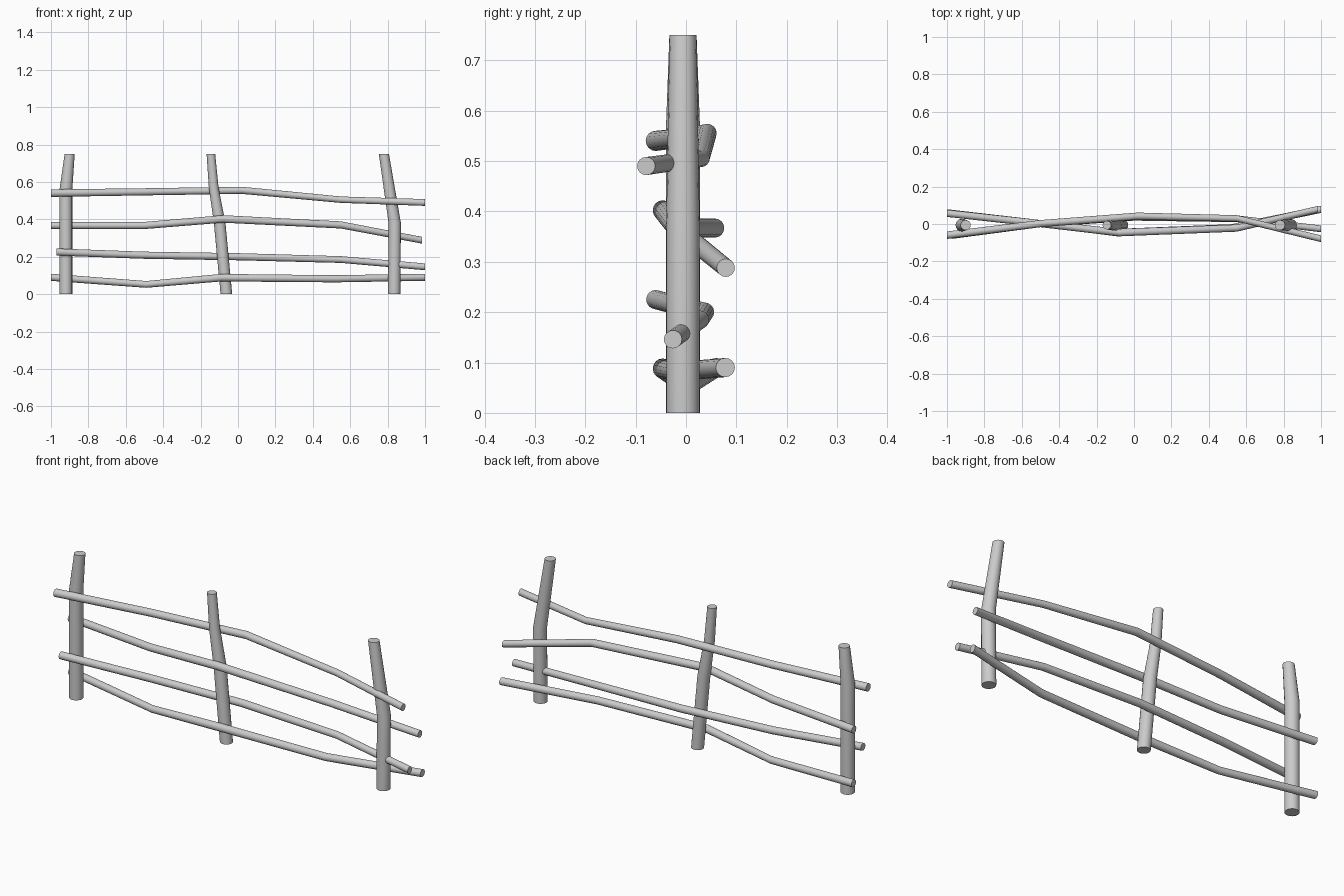
import bpy, bmesh
from math import sin, cos, tau, radians

if "Cube" in bpy.data.objects:
    bpy.data.objects.remove(bpy.data.objects["Cube"])

SIDES = 16


def pole(name, points, axis):
    """Loft a round pole; points are (x, y, z, radius), rings lie across the axis."""
    bm = bmesh.new()
    rings = []
    for x, y, z, r in points:
        ring = []
        for i in range(SIDES):
            a = r * cos(tau * i / SIDES)
            b = r * sin(tau * i / SIDES)
            co = (x + a, y + b, z) if axis == 'Z' else (x, y + a, z + b)
            ring.append(bm.verts.new(co))
        rings.append(ring)
    for lo, hi in zip(rings, rings[1:]):
        for i in range(SIDES):
            j = (i + 1) % SIDES
            bm.faces.new((lo[i], lo[j], hi[j], hi[i]))
    bm.faces.new(rings[0][::-1])
    bm.faces.new(rings[-1])
    bmesh.ops.recalc_face_normals(bm, faces=bm.faces)
    mesh = bpy.data.meshes.new(name)
    bm.to_mesh(mesh)
    bm.free()
    ob = bpy.data.objects.new(name, mesh)
    bpy.context.collection.objects.link(ob)
    bpy.ops.object.select_all(action='DESELECT')
    ob.select_set(True)
    bpy.context.view_layer.objects.active = ob
    bpy.ops.object.shade_smooth_by_angle(angle=radians(40))


# Crooked upright posts: (x, z, radius)
posts = {
    "left_post": [(-0.92, 0, 0.034), (-0.92, 0.56, 0.034), (-0.90, 0.75, 0.027)],
    "middle_post": [(-0.062, 0, 0.031), (-0.098, 0.38, 0.031),
                    (-0.13, 0.57, 0.026), (-0.145, 0.75, 0.023)],
    "right_post": [(0.835, 0, 0.033), (0.838, 0.38, 0.033), (0.78, 0.75, 0.027)],
}
for name, pts in posts.items():
    pole(name, [(x, -0.006, z, r) for x, z, r in pts], 'Z')

# Rails woven alternately in front of and behind the posts: (x, y, z, radius)
rails = {
    "top_rail": [(-1, -0.06, 0.54, 0.020), (-0.5, 0.002, 0.547, 0.019),
                 (0.02, 0.042, 0.555, 0.019), (0.55, 0.030, 0.505, 0.017),
                 (1, -0.079, 0.49, 0.018)],
    "upper_rail": [(-1, 0.057, 0.367, 0.019), (-0.5, 0.002, 0.367, 0.019),
                   (-0.08, -0.046, 0.402, 0.020), (0.55, -0.022, 0.37, 0.019),
                   (0.985, 0.079, 0.288, 0.018)],
    "lower_rail": [(-0.97, -0.06, 0.225, 0.019), (-0.5, 0.002, 0.208, 0.019),
                   (0, 0.037, 0.20, 0.019), (0.55, 0.028, 0.185, 0.018),
                   (1, -0.026, 0.146, 0.018)],
    "bottom_rail": [(-1, 0.06, 0.09, 0.019), (-0.49, 0.002, 0.052, 0.018),
                    (-0.09, -0.046, 0.088, 0.020), (0.52, -0.02, 0.082, 0.019),
                    (1, 0.078, 0.09, 0.019)],
}
for name, pts in rails.items():
    pole(name, pts, 'X')
